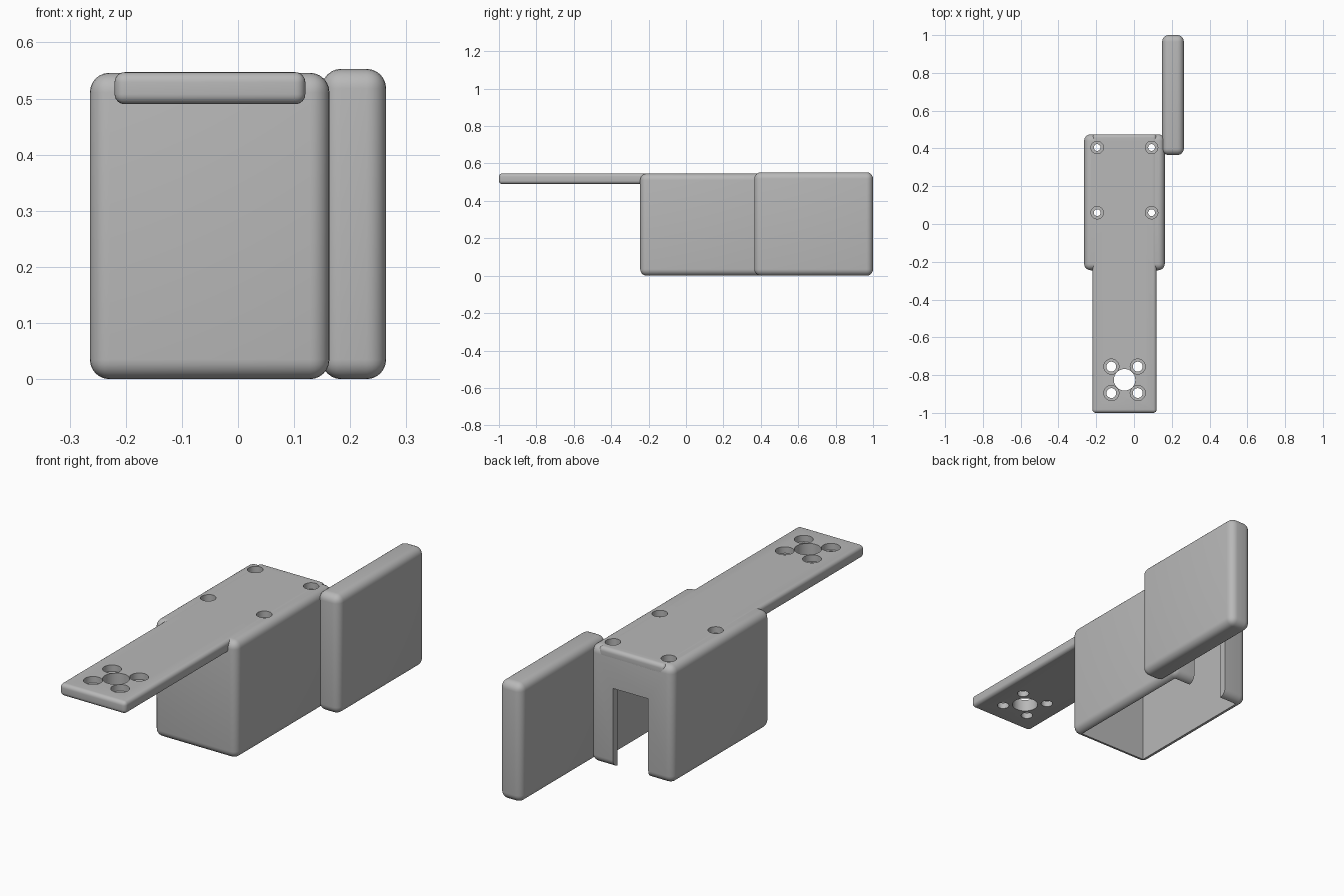
import bpy, bmesh
from mathutils import Vector

if "Cube" in bpy.data.objects:
    bpy.data.objects.remove(bpy.data.objects["Cube"])

grey = bpy.data.materials.new("plain grey")
grey.diffuse_color = (0.48, 0.48, 0.48, 1)
grey.use_nodes = True
grey.node_tree.nodes["Principled BSDF"].inputs["Base Color"].default_value = grey.diffuse_color


def box(name, lo, hi, radius=0.0):
    """Box between two corners, optionally with all edges rounded."""
    lo, hi = Vector(lo), Vector(hi)
    bm = bmesh.new()
    bmesh.ops.create_cube(bm, size=1)
    for v in bm.verts:
        v.co = (lo + hi) / 2 + v.co * (hi - lo)
    if radius:
        bmesh.ops.bevel(bm, geom=bm.edges[:], offset=radius, segments=6,
                        profile=0.5, affect='EDGES', clamp_overlap=True)
    return to_object(bm, name)


def cylinder(name, x, y, r, z0, z1):
    bm = bmesh.new()
    bmesh.ops.create_cone(bm, cap_ends=True, segments=40, radius1=r, radius2=r, depth=z1 - z0)
    bmesh.ops.translate(bm, verts=bm.verts[:], vec=(x, y, (z0 + z1) / 2))
    return to_object(bm, name)


def to_object(bm, name):
    mesh = bpy.data.meshes.new(name)
    bm.to_mesh(mesh)
    bm.free()
    ob = bpy.data.objects.new(name, mesh)
    bpy.context.collection.objects.link(ob)
    return ob


def finish(ob, cutters=()):
    """Cut, bake, colour and smooth a part."""
    for c in cutters:
        c.hide_render = True
        m = ob.modifiers.new("cut", 'BOOLEAN')
        m.operation, m.solver, m.object = 'DIFFERENCE', 'EXACT', c
    dg = bpy.context.evaluated_depsgraph_get()
    baked = bpy.data.meshes.new_from_object(ob.evaluated_get(dg))
    ob.modifiers.clear()
    ob.data = baked
    baked.materials.clear()
    baked.materials.append(grey)
    bpy.ops.object.select_all(action='DESELECT')
    ob.select_set(True)
    bpy.context.view_layer.objects.active = ob
    bpy.ops.object.shade_smooth_by_angle(angle=0.6)


TOP = 0.547

# Screw holes with counterbores: four over the housing, four round the big hole
housing_holes, arm_holes = [], []
for x in (-0.195, 0.093):
    for y in (0.06, 0.405):
        housing_holes += [cylinder("cut_hole", x, y, 0.018, 0.4, 0.7),
                          cylinder("cut_bore", x, y, 0.033, TOP - 0.03, 0.7)]
for x in (-0.12, 0.02):
    for y in (-0.895, -0.755):
        arm_holes += [cylinder("cut_hole", x, y, 0.026, 0.4, 0.7),
                      cylinder("cut_bore", x, y, 0.04, TOP - 0.03, 0.7)]
arm_holes.append(cylinder("cut_centre", -0.05, -0.825, 0.057, 0.4, 0.7))

# Hollow housing, open below, with a slot in the back wall
cavity = box("cut_cavity", (-0.23, -0.211, -0.1), (0.129, 0.441, 0.485))
slot = box("cut_slot", (-0.138, 0.4, -0.1), (0.043, 0.6, 0.37))
housing = box("housing", (-0.264, -0.245, 0), (0.163, 0.475, TOP - 0.001), 0.035)
finish(housing, [cavity, slot] + housing_holes)

# Long mounting arm let into the top of the housing
arm = box("mounting_arm", (-0.22, -1, 0.49), (0.12, 0.475, TOP), 0.018)
finish(arm, housing_holes + arm_holes)

# Upright side panel beside the back corner
panel = box("side_panel", (0.149, 0.365, 0), (0.264, 1, 0.553), 0.035)
finish(panel)

# Remove the cutters
for c in [cavity, slot] + housing_holes + arm_holes:
    bpy.data.objects.remove(c)
